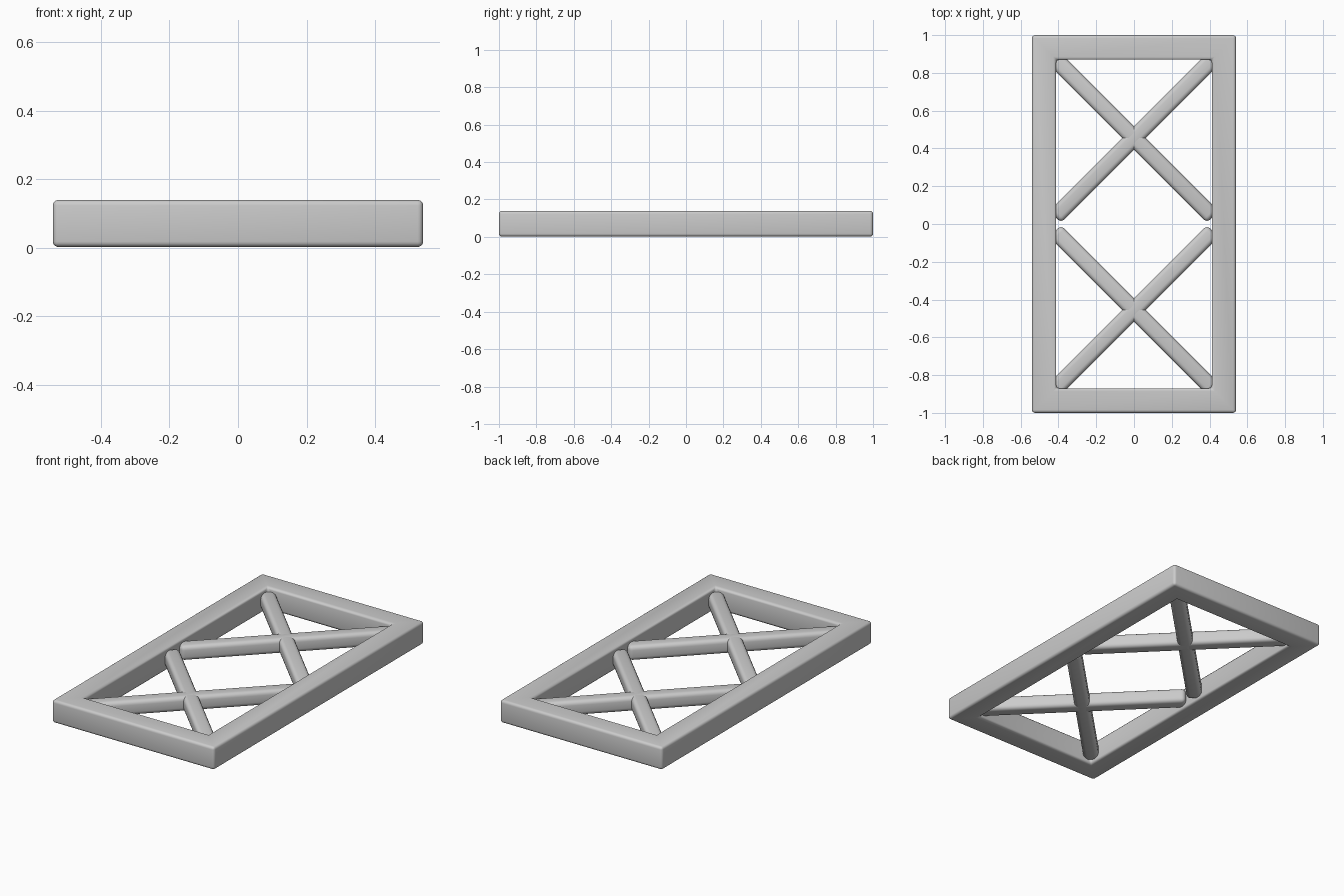
import bpy, bmesh, math

if "Cube" in bpy.data.objects:
    bpy.data.objects.remove(bpy.data.objects["Cube"])


def finish(obj, width):
    """Round the edges and smooth the shading."""
    mod = obj.modifiers.new("rounding", 'BEVEL')
    mod.width = width
    mod.segments = 4
    mod.limit_method = 'ANGLE'
    bpy.ops.object.select_all(action='DESELECT')
    obj.select_set(True)
    bpy.context.view_layer.objects.active = obj
    bpy.ops.object.modifier_apply(modifier=mod.name)
    bpy.ops.object.shade_smooth_by_angle(angle=math.radians(40))


def ring(name, outer, inner, z0, z1):
    """Closed rectangular frame with an open middle."""
    bm = bmesh.new()
    signs = [(-1, -1), (1, -1), (1, 1), (-1, 1)]

    def loop(half, z):
        return [bm.verts.new((sx * half[0], sy * half[1], z)) for sx, sy in signs]

    loops = [loop(outer, z0), loop(outer, z1), loop(inner, z1), loop(inner, z0)]
    for k in range(4):
        a, b = loops[k], loops[(k + 1) % 4]
        for i in range(4):
            j = (i + 1) % 4
            bm.faces.new((a[i], a[j], b[j], b[i]))
    bmesh.ops.recalc_face_normals(bm, faces=bm.faces)
    mesh = bpy.data.meshes.new(name)
    bm.to_mesh(mesh)
    bm.free()
    obj = bpy.data.objects.new(name, mesh)
    bpy.context.collection.objects.link(obj)
    finish(obj, 0.016)


def brace(name, y, angle):
    """Rounded diagonal bar ending in the frame corners."""
    bpy.ops.mesh.primitive_cube_add(size=1, location=(0, y, 0.07))
    obj = bpy.context.object
    obj.name = name
    obj.scale = (1.18, 0.088, 0.088)
    bpy.ops.object.transform_apply(location=False, rotation=False, scale=True)
    obj.rotation_euler.z = angle
    finish(obj, 0.024)


# Outer frame
ring("outer_frame", (0.54, 1.0), (0.412, 0.87), 0.002, 0.139)

# Two crossed pairs of braces
for label, y in (("front", -0.455), ("back", 0.455)):
    for side, s in (("rising", 1), ("falling", -1)):
        brace(f"{label}_{side}_brace", y, s * math.radians(45))
